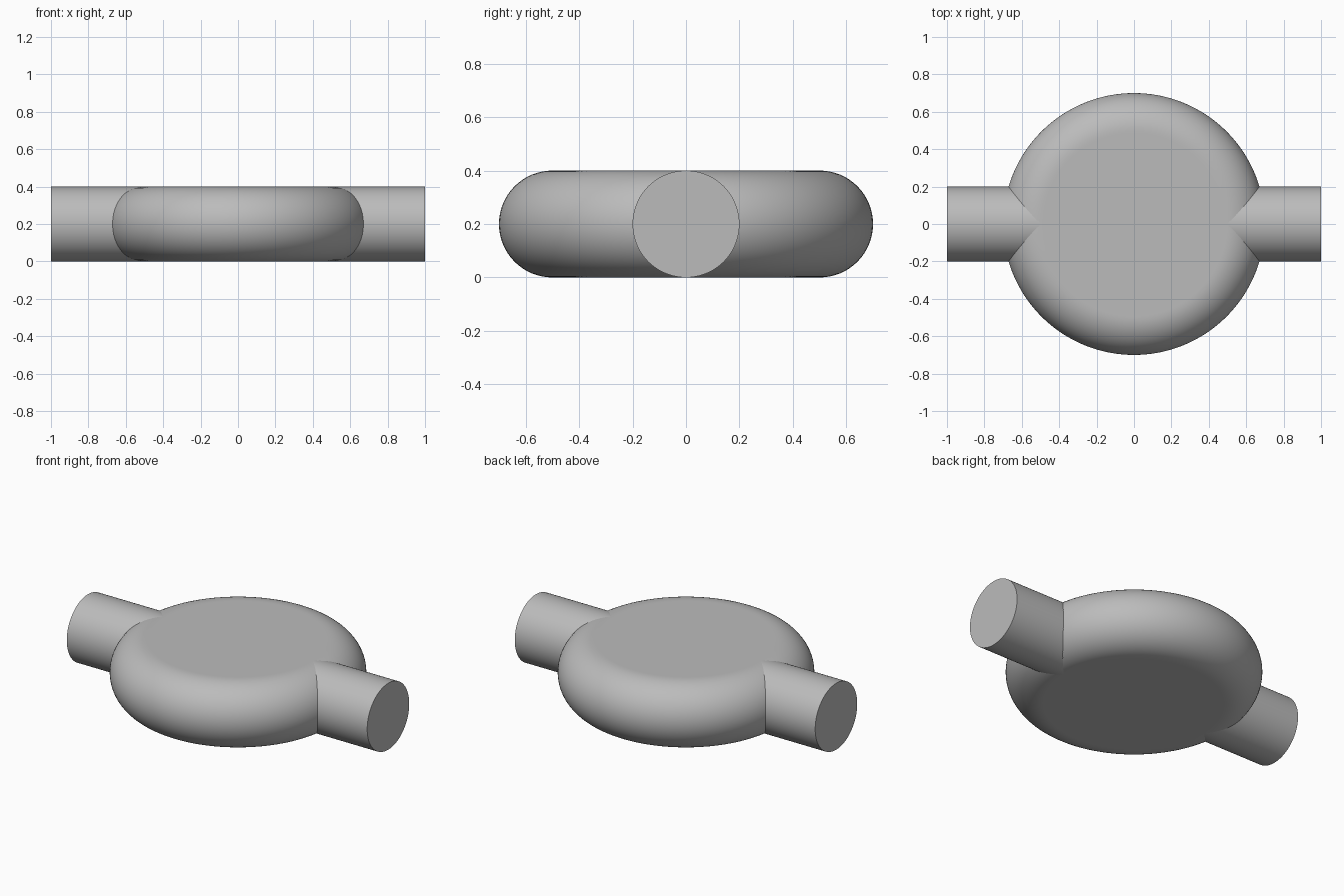
import bpy, bmesh, math
from mathutils import Matrix, Vector

if "Cube" in bpy.data.objects:
    bpy.data.objects.remove(bpy.data.objects["Cube"])

FLAT_RADIUS, TUBE_RADIUS, HALF_LENGTH = 0.5, 0.2, 1.0

grey = bpy.data.materials.new("plain grey")
grey.use_nodes = True
colour = (0.5, 0.5, 0.5, 1)
grey.diffuse_color = colour
grey.node_tree.nodes["Principled BSDF"].inputs["Base Color"].default_value = colour


def add_part(name, bm):
    """Turn a bmesh into a smooth-shaded object with sharp edges kept."""
    bmesh.ops.recalc_face_normals(bm, faces=bm.faces)
    mesh = bpy.data.meshes.new(name)
    bm.to_mesh(mesh)
    bm.free()
    mesh.materials.append(grey)
    obj = bpy.data.objects.new(name, mesh)
    bpy.context.collection.objects.link(obj)
    bpy.ops.object.select_all(action="DESELECT")
    obj.select_set(True)
    bpy.context.view_layer.objects.active = obj
    bpy.ops.object.shade_smooth_by_angle(angle=math.radians(35))
    return obj


# Round body: a flat disc with a half-round rim, spun about z
arc_steps = 32
profile = [(0, 0), (FLAT_RADIUS - 0.01, 0)]
for i in range(arc_steps + 1):
    a = math.pi * i / arc_steps
    profile.append((FLAT_RADIUS + TUBE_RADIUS * math.sin(a),
                    TUBE_RADIUS * (1 - math.cos(a))))
profile += [(FLAT_RADIUS - 0.01, 2 * TUBE_RADIUS), (0, 2 * TUBE_RADIUS)]

bm = bmesh.new()
verts = [bm.verts.new((r, 0, z)) for r, z in profile]
edges = [bm.edges.new(pair) for pair in zip(verts, verts[1:])]
bmesh.ops.spin(bm, geom=verts + edges, cent=(0, 0, 0), axis=(0, 0, 1),
               angle=math.tau, steps=128)
bmesh.ops.remove_doubles(bm, verts=bm.verts, dist=0.0001)
add_part("round_body", bm)

# Pipe stubs on both sides, their inner ends buried in the rim
for name, side in (("left_pipe", 1), ("right_pipe", -1)):
    length = HALF_LENGTH - FLAT_RADIUS
    centre = Vector((side * (FLAT_RADIUS + length / 2), 0, TUBE_RADIUS))
    bm = bmesh.new()
    bmesh.ops.create_cone(bm, cap_ends=True, segments=96, radius1=TUBE_RADIUS,
                          radius2=TUBE_RADIUS, depth=length,
                          matrix=Matrix.Translation(centre)
                          @ Matrix.Rotation(math.pi / 2, 4, "Y"))
    add_part(name, bm)
